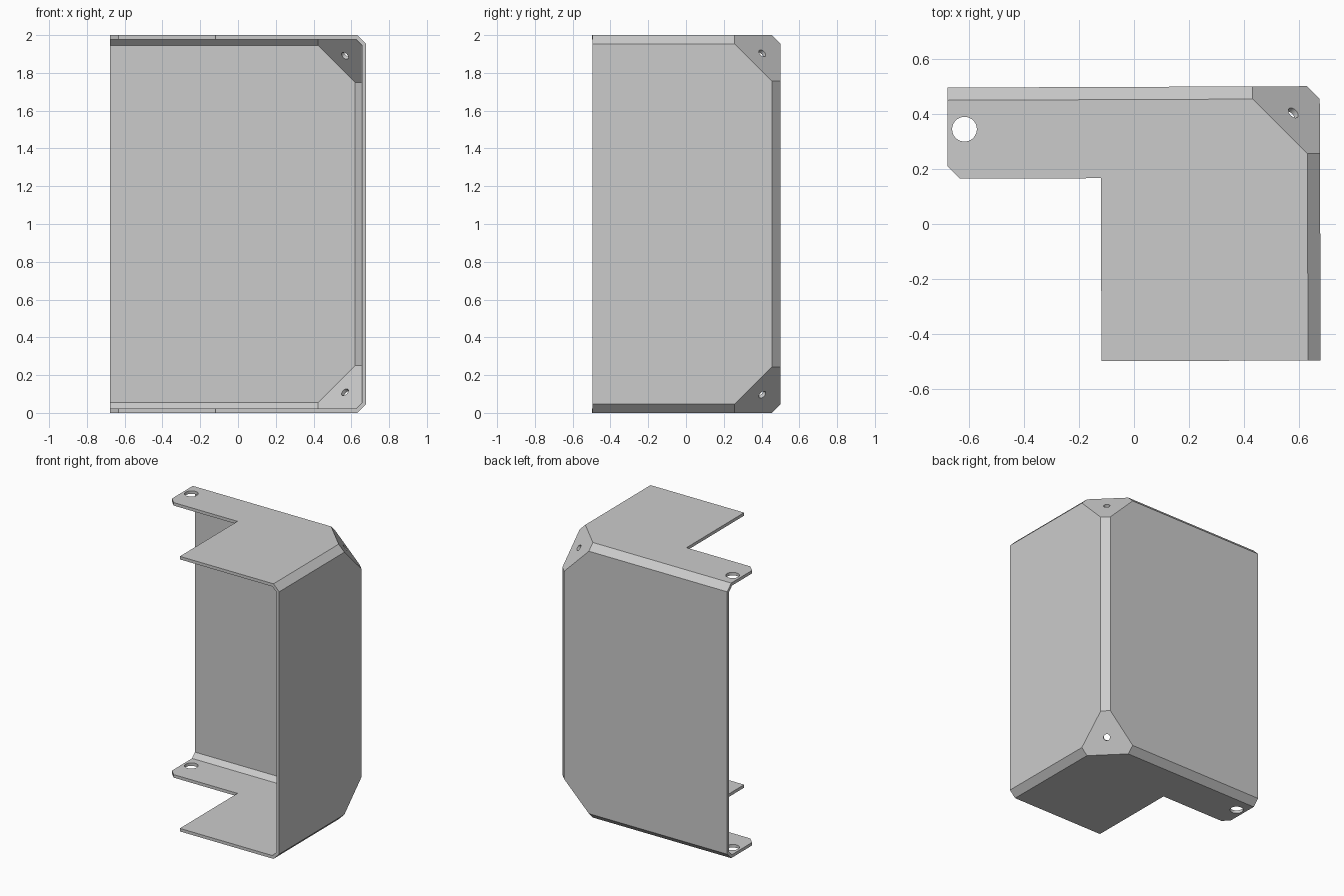
import bpy
import bmesh
from math import radians, sqrt
from mathutils import Vector, Matrix

default = bpy.data.objects.get("Cube")
if default:
    bpy.data.objects.remove(default, do_unlink=True)

HX, HY, HZ = 0.677, 0.4985, 1.0   # half sizes
SHEET = 0.022                     # sheet thickness
BEVEL = 0.046                     # edge bevel
CORNER = 0.29                     # corner cut, summed along the three axes
SKEW = Matrix.Rotation(radians(0.22), 4, 'Z')

grey = bpy.data.materials.new("sheet_grey")
grey.use_nodes = True
grey.diffuse_color = (0.6, 0.6, 0.6, 1)
bsdf = next(n for n in grey.node_tree.nodes if n.type == 'BSDF_PRINCIPLED')
bsdf.inputs["Base Color"].default_value = (0.6, 0.6, 0.6, 1)


def make_object(name, bm):
    bmesh.ops.recalc_face_normals(bm, faces=bm.faces[:])
    mesh = bpy.data.meshes.new(name)
    bm.to_mesh(mesh)
    bm.free()
    mesh.materials.append(grey)
    obj = bpy.data.objects.new(name, mesh)
    bpy.context.collection.objects.link(obj)
    return obj


def faceted_block(name, inset, low_x, low_y):
    """Block with bevelled edges and cut corners on its +x +y side."""
    hx, hy, hz = HX - inset, HY - inset, HZ - inset
    bm = bmesh.new()
    bmesh.ops.create_cube(bm, size=1)
    for v in bm.verts:
        v.co = (hx if v.co.x > 0 else low_x,
                hy if v.co.y > 0 else low_y,
                hz if v.co.z > 0 else -hz)
    normals = [(1, 1, 0)]
    for s in (1, -1):
        normals += [(1, 0, s), (0, 1, s), (1, 1, s)]
    for normal in normals:
        n = Vector(normal)
        cut = CORNER if all(normal) else BEVEL
        reach = sum(abs(c) * h for c, h in zip(n, (HX, HY, HZ)))
        dist = (reach - cut) / n.length - inset
        n.normalize()
        res = bmesh.ops.bisect_plane(
            bm, geom=bm.verts[:] + bm.edges[:] + bm.faces[:], dist=1e-6,
            plane_co=n * dist, plane_no=n, clear_outer=True)
        edges = [e for e in res["geom_cut"] if isinstance(e, bmesh.types.BMEdge)]
        bmesh.ops.edgenet_fill(bm, edges=edges)
    return make_object(name, bm)


def drill(name, centre, direction, radius, depth):
    bm = bmesh.new()
    turn = Vector((0, 0, 1)).rotation_difference(Vector(direction)).to_matrix().to_4x4()
    bmesh.ops.create_cone(bm, cap_ends=True, segments=32, radius1=radius,
                          radius2=radius, depth=depth,
                          matrix=Matrix.Translation(centre) @ turn)
    return make_object(name, bm)


def prism(name, outline):
    bm = bmesh.new()
    face = bm.faces.new([bm.verts.new((x, y, -2)) for x, y in outline])
    ext = bmesh.ops.extrude_face_region(bm, geom=[face])
    top = [v for v in ext["geom"] if isinstance(v, bmesh.types.BMVert)]
    bmesh.ops.translate(bm, verts=top, vec=(0, 0, 4))
    return make_object(name, bm)


# Folded sheet cover and the hollow inside it
cover = faceted_block("corner_cover", 0, -HX, -HY)
cutters = [faceted_block("hollow", SHEET, -2, -2)]

# Notch that leaves L-shaped top and bottom plates with a clipped tab
cutters.append(prism("notch", [(-1, -1), (-0.12, -1), (-0.12, 0.167), (-0.632, 0.167),
                               (-0.777, 0.312), (-1, 0.312)]))

# Mounting holes in the tabs and small holes in the cut corners
cutters.append(drill("tab_holes", (-0.615, 0.347, 0), (0, 0, 1), 0.045, 4))
for side in (1, -1):
    d = CORNER / 3
    cutters.append(drill("corner_hole", (HX - d, HY - d, side * (HZ - d)),
                         (1, 1, side), 0.022, 0.16))

for cutter in cutters:
    mod = cover.modifiers.new(cutter.name, 'BOOLEAN')
    mod.operation = 'DIFFERENCE'
    mod.solver = 'EXACT'
    mod.object = cutter
    cutter.hide_render = True

# Bake the cuts, then stand the cover on the ground
deps = bpy.context.evaluated_depsgraph_get()
baked = bpy.data.meshes.new_from_object(cover.evaluated_get(deps))
cover.modifiers.clear()
cover.data = baked
for cutter in cutters:
    bpy.data.objects.remove(cutter, do_unlink=True)
baked.transform(Matrix.Translation((0, 0, HZ)) @ SKEW)
baked.materials.clear()
baked.materials.append(grey)
for p in baked.polygons:
    p.material_index = 0
    p.use_smooth = False
